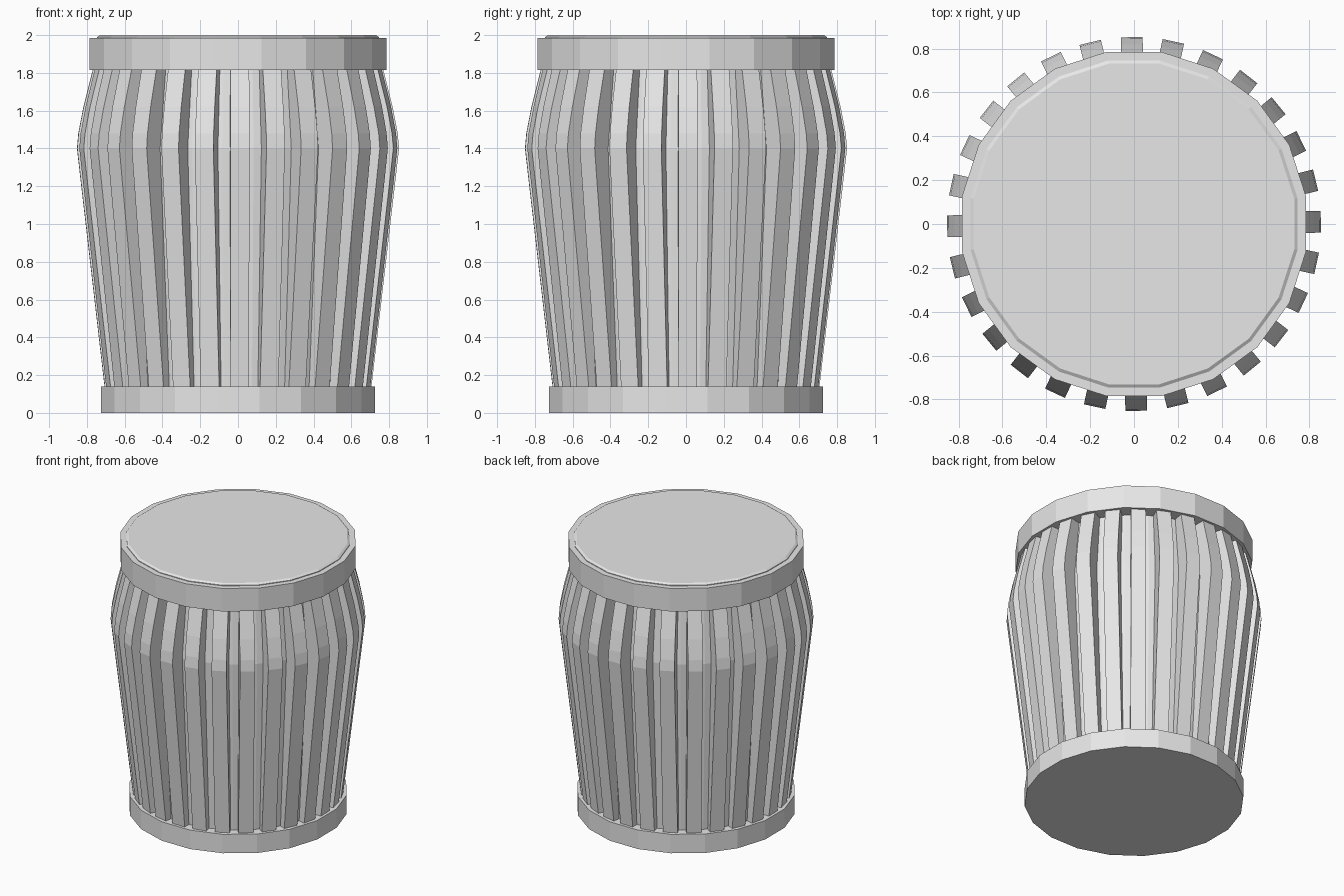
import bpy, bmesh, math
from mathutils import Matrix

cube = bpy.data.objects.get("Cube")
if cube:
    bpy.data.objects.remove(cube, do_unlink=True)

GREY = (0.8, 0.8, 0.8, 1.0)
grey = bpy.data.materials.new("plain_grey")
grey.use_nodes = True
grey.diffuse_color = GREY
grey.node_tree.nodes["Principled BSDF"].inputs["Base Color"].default_value = GREY

SIDES = 20
SLATS = 28


def finish(name, bm):
    bmesh.ops.recalc_face_normals(bm, faces=bm.faces)
    mesh = bpy.data.meshes.new(name)
    bm.to_mesh(mesh)
    bm.free()
    mesh.materials.append(grey)
    obj = bpy.data.objects.new(name, mesh)
    bpy.context.collection.objects.link(obj)
    return obj


def lathe(name, profile, sides):
    """Closed solid of revolution from (radius, height) pairs."""
    bm = bmesh.new()
    rings = []
    for r, z in profile:
        ring = []
        for i in range(sides):
            a = math.tau * (i + 0.5) / sides
            ring.append(bm.verts.new((r * math.sin(a), -r * math.cos(a), z)))
        rings.append(ring)
    for low, high in zip(rings, rings[1:]):
        for i in range(sides):
            j = (i + 1) % sides
            bm.faces.new((low[i], low[j], high[j], high[i]))
    bm.faces.new(rings[0])
    bm.faces.new(rings[-1])
    return finish(name, bm)


def slat(name, angle, profile, width, depth):
    """Curved bar of constant width, bulging away from the body."""
    bm = bmesh.new()
    h = width / 2
    sections = []
    for r, z in profile:
        corners = ((r, -h), (r, h), (r - depth, h), (r - depth, -h))
        sections.append([bm.verts.new((x, y, z)) for x, y in corners])
    for low, high in zip(sections, sections[1:]):
        for i in range(4):
            j = (i + 1) % 4
            bm.faces.new((low[i], low[j], high[j], high[i]))
    bm.faces.new(sections[0])
    bm.faces.new(sections[-1])
    bmesh.ops.transform(bm, matrix=Matrix.Rotation(angle, 4, "Z"), verts=bm.verts)
    return finish(name, bm)


# Base and rim bands
lathe("base_band", [(0.735, 0.0), (0.735, 0.14)], SIDES)
lathe("rim_band", [(0.795, 1.815), (0.795, 1.985)], SIDES)

# Slightly raised lid
lathe("lid", [(0.755, 1.97), (0.755, 1.99), (0.74, 2.0)], SIDES)

# Inner body
lathe("inner_body", [(0.66, 0.13), (0.74, 1.4), (0.69, 1.83)], SLATS)

# Ring of bulging slats
slat_profile = [(0.705, 0.13), (0.835, 1.25), (0.852, 1.4),
                (0.845, 1.48), (0.818, 1.62), (0.765, 1.83)]
for n in range(SLATS):
    angle = math.tau * n / SLATS + math.radians(0.7)
    slat(f"slat_{n + 1:02d}", angle, slat_profile, 0.1, 0.13)
